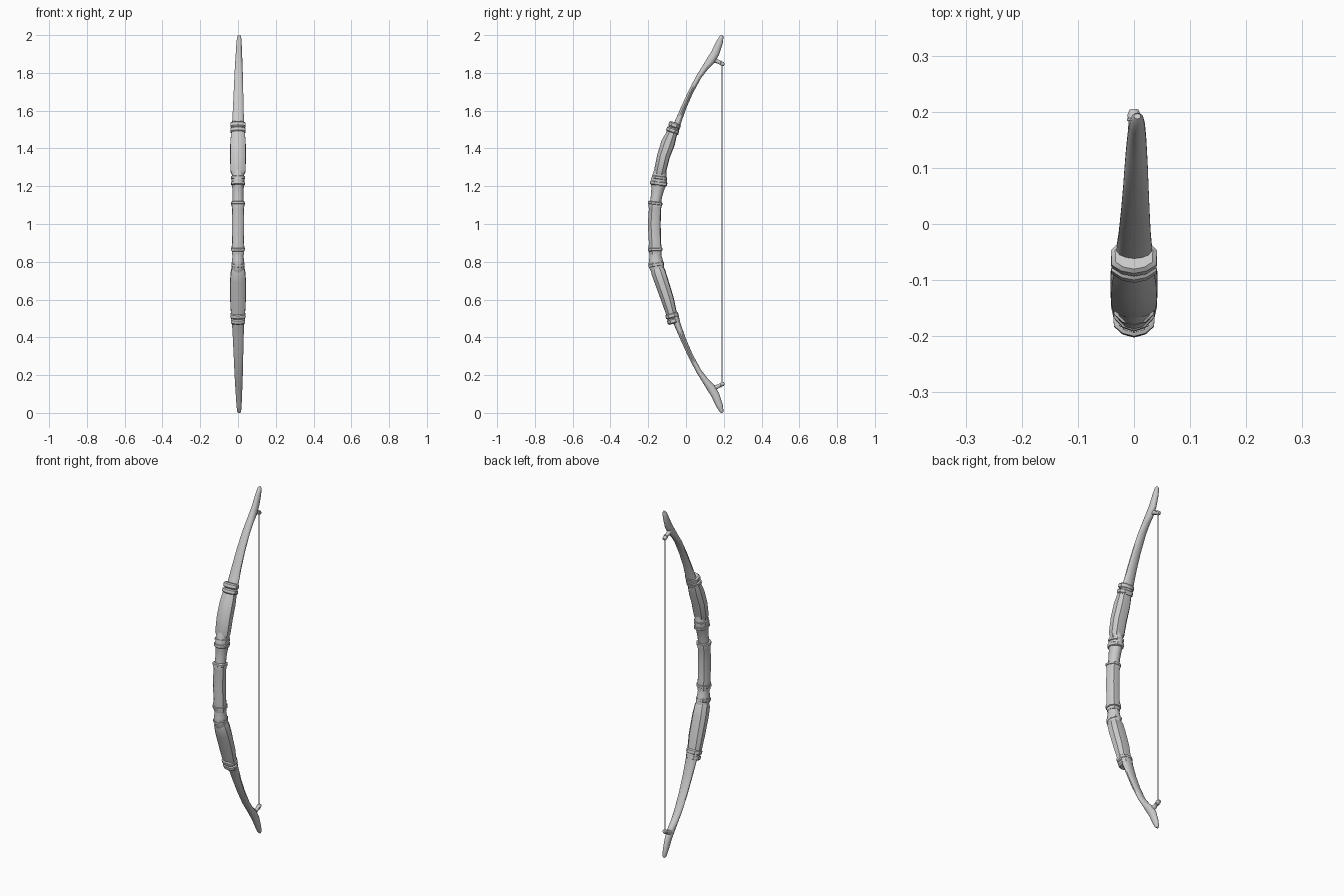
import bpy, bmesh, math
from mathutils import Vector

# Cross-sections: (side, depth) unit outlines, -depth faces the front
ROUND = [(math.sin(a), -math.cos(a)) for a in [i * math.tau / 14 for i in range(14)]]
half = [(0.55, -0.86), (0.97, -0.5), (1.0, 0.35), (0.6, 0.9)]
PLATE = [(0, -1)] + half + [(0, 1)] + [(-u, v) for u, v in reversed(half)]


def loft(name, stations, section=ROUND, angle=40, smooth=0, x=lambda z: 0.0):
    """Skin rings of (z, y, half depth, half width) square to their own path."""
    bm = bmesh.new()
    pts = [Vector((s[1], s[0])) for s in stations]
    rings = []
    for i, (z, y, d, w) in enumerate(stations):
        t = (pts[min(i + 1, len(pts) - 1)] - pts[max(i - 1, 0)]).normalized()
        n = Vector((t.y, -t.x))
        rings.append([bm.verts.new((x(z) + u * w, y + n.x * v * d, z + n.y * v * d))
                      for u, v in section])
    k = len(section)
    for a, b in zip(rings, rings[1:]):
        for j in range(k):
            bm.faces.new((a[j], a[(j + 1) % k], b[(j + 1) % k], b[j]))
    bm.faces.new(rings[0])
    bm.faces.new(rings[-1])
    bmesh.ops.recalc_face_normals(bm, faces=bm.faces)
    me = bpy.data.meshes.new(name)
    bm.to_mesh(me)
    bm.free()
    ob = bpy.data.objects.new(name, me)
    bpy.context.collection.objects.link(ob)
    if smooth:
        ob.modifiers.new("soft", "SUBSURF").levels = smooth
        ob.modifiers["soft"].render_levels = smooth
    bpy.ops.object.select_all(action='DESELECT')
    ob.select_set(True)
    bpy.context.view_layer.objects.active = ob
    bpy.ops.object.shade_smooth_by_angle(angle=math.radians(angle))
    return ob


def flip(stations):
    return [(2 - s[0],) + s[1:] for s in reversed(stations)]


# Centre line of the riser, (z, y)
SPINE = [(0.47, -0.062), (0.53, -0.078), (0.62, -0.103), (0.70, -0.131), (0.78, -0.158),
         (0.86, -0.163), (1.0, -0.168), (1.11, -0.163), (1.18, -0.150), (1.24, -0.142),
         (1.32, -0.132), (1.40, -0.106), (1.47, -0.079), (1.53, -0.058)]


def spine(z):
    for (z0, y0), (z1, y1) in zip(SPINE, SPINE[1:]):
        if z <= z1 or z1 == SPINE[-1][0]:
            return y0 + (y1 - y0) * (z - z0) / (z1 - z0)


def along(*rows):
    return [(z, spine(z), d, w) for z, d, w in rows]


def collar(name, z, d, w, h=0.014):
    """Raised band around the riser, square to the spine."""
    s = (spine(z + 0.03) - spine(z - 0.03)) / 0.06
    rows = [(-1, 0.82), (-0.55, 1), (0.55, 1), (1, 0.82)]
    loft(name, [(z + k * h, spine(z) + s * k * h, d * f, w * f) for k, f in rows], PLATE)


# Curved limbs ending in blunt horn tips
limb = [(1.48, -0.066, 0.026, 0.036), (1.525, -0.048, 0.018, 0.033),
        (1.61, -0.015, 0.014, 0.029), (1.695, 0.023, 0.013, 0.026),
        (1.78, 0.068, 0.014, 0.023), (1.83, 0.103, 0.017, 0.021),
        (1.865, 0.131, 0.023, 0.019), (1.905, 0.155, 0.022, 0.017),
        (1.96, 0.177, 0.018, 0.014), (1.99, 0.188, 0.011, 0.011),
        (2.0, 0.192, 0.005, 0.006)]
# String spurs branching off the limbs
spur = [(1.872, 0.140, 0.016, 0.013), (1.862, 0.165, 0.011, 0.011),
        (1.852, 0.182, 0.009, 0.010), (1.847, 0.194, 0.012, 0.012),
        (1.844, 0.203, 0.007, 0.008)]
shift = lambda z: 0.006 * max(0, abs(z - 1) - 0.5) * 2
for side, fn in (("upper", list), ("lower", flip)):
    loft(side + "_limb", fn(limb), x=shift)
    loft(side + "_string_spur", fn(spur))

# Central grip with flared bone ends
loft("grip", along((0.84, 0.032, 0.031), (0.875, 0.035, 0.034), (0.90, 0.032, 0.031),
                   (1.0, 0.034, 0.032), (1.08, 0.032, 0.031), (1.10, 0.036, 0.034),
                   (1.12, 0.032, 0.031)), PLATE)

# Knuckle joints above and below the grip
loft("upper_joint", along((1.10, 0.029, 0.030), (1.15, 0.030, 0.029), (1.19, 0.035, 0.031),
                          (1.22, 0.044, 0.035), (1.245, 0.040, 0.034), (1.30, 0.029, 0.030)))
loft("lower_joint", along((0.70, 0.030, 0.030), (0.755, 0.036, 0.033), (0.785, 0.042, 0.035),
                          (0.81, 0.036, 0.032), (0.835, 0.031, 0.030), (0.87, 0.030, 0.030)))

# Faceted plates sheathing the riser
loft("upper_plate", along((1.262, 0.028, 0.033), (1.28, 0.032, 0.040), (1.36, 0.034, 0.042),
                          (1.43, 0.037, 0.041), (1.47, 0.030, 0.038), (1.50, 0.027, 0.033)),
     PLATE, 30)
loft("lower_plate", along((0.50, 0.027, 0.033), (0.53, 0.029, 0.038), (0.60, 0.034, 0.042),
                          (0.70, 0.037, 0.042), (0.75, 0.038, 0.038), (0.765, 0.032, 0.033)),
     PLATE, 30)

# Binding collars
for i, (z, d, w, h) in enumerate([(0.487, 0.033, 0.038, 0.014), (0.515, 0.035, 0.041, 0.014),
                                  (0.785, 0.041, 0.035, 0.012), (0.865, 0.039, 0.037, 0.010),
                                  (1.11, 0.038, 0.037, 0.009), (1.215, 0.046, 0.036, 0.012),
                                  (1.245, 0.040, 0.037, 0.010), (1.495, 0.034, 0.041, 0.013),
                                  (1.523, 0.032, 0.041, 0.014)]):
    collar("collar_%d" % (i + 1), z, d, w, h)

# Bowstring and its end loops
bpy.ops.mesh.primitive_cylinder_add(vertices=8, radius=0.003, depth=1.70, location=(0, 0.19, 1.0))
bpy.context.object.name = "bowstring"
for name, z in (("upper_string_loop", 1.853), ("lower_string_loop", 0.147)):
    bpy.ops.mesh.primitive_torus_add(major_radius=0.010, minor_radius=0.003, major_segments=14,
                                     minor_segments=6, location=(0, 0.186, z),
                                     rotation=(math.pi / 2, 0, 0))
    bpy.context.object.name = name
    bpy.ops.object.shade_smooth()
